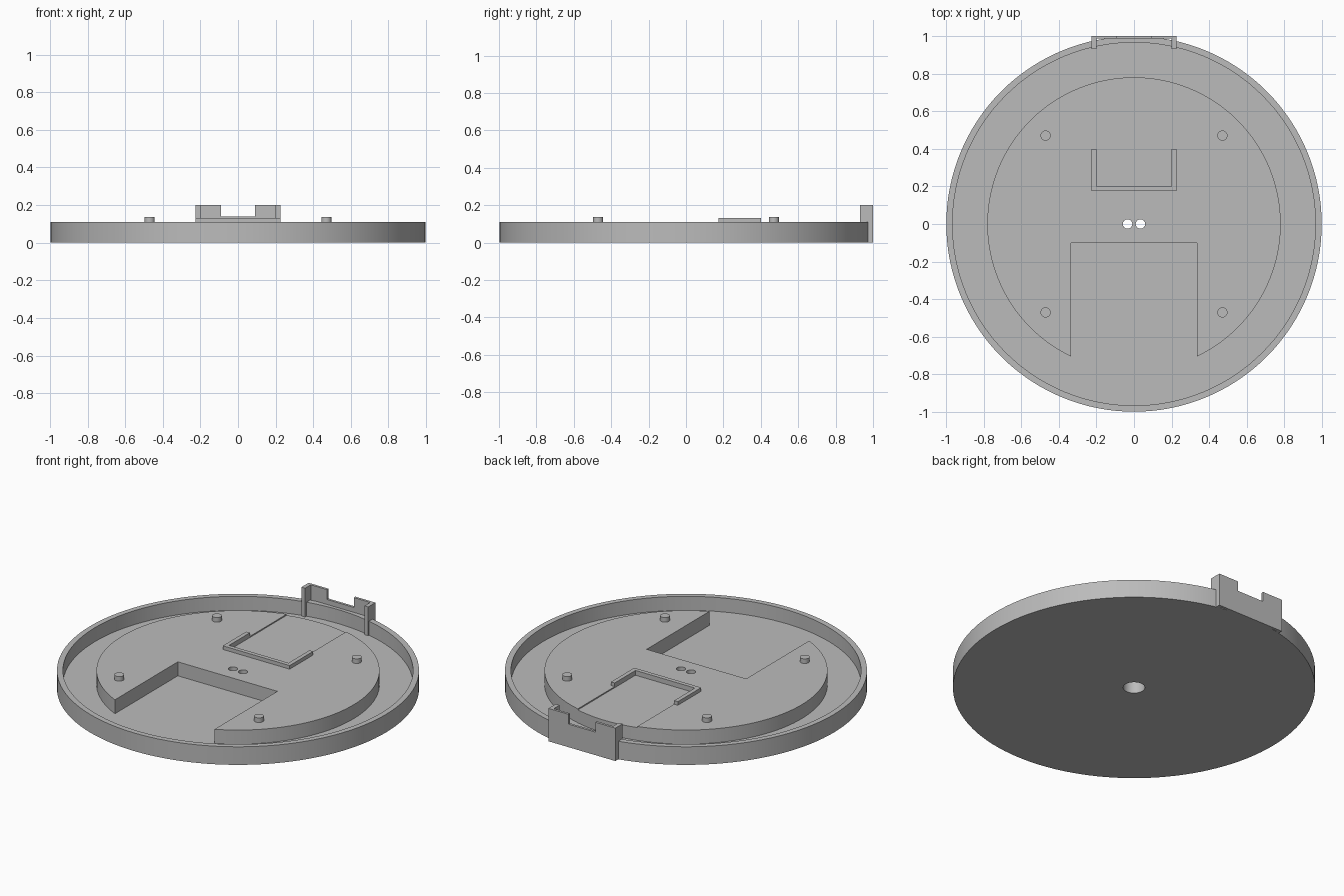
import bpy, bmesh, math

if "Cube" in bpy.data.objects:
    bpy.data.objects.remove(bpy.data.objects["Cube"])

SEG = 128
R, R_IN, R_DECK = 0.998, 0.965, 0.78      # outer wall, inner wall, raised deck
FLOOR, TOP = 0.025, 0.11

grey = bpy.data.materials.new("light grey")
grey.diffuse_color = (0.5, 0.5, 0.5, 1)
grey.use_nodes = True
grey.node_tree.nodes["Principled BSDF"].inputs["Base Color"].default_value = grey.diffuse_color


def prism(name, pts, z0, z1):
    """Extrude a counter-clockwise xy outline from z0 to z1."""
    bm = bmesh.new()
    face = bm.faces.new([bm.verts.new((x, y, z0)) for x, y in pts])
    ext = bmesh.ops.extrude_face_region(bm, geom=[face])["geom"]
    for v in ext:
        if isinstance(v, bmesh.types.BMVert):
            v.co.z = z1
    bmesh.ops.recalc_face_normals(bm, faces=bm.faces)
    me = bpy.data.meshes.new(name)
    bm.to_mesh(me)
    bm.free()
    me.materials.append(grey)
    ob = bpy.data.objects.new(name, me)
    bpy.context.collection.objects.link(ob)
    return ob


def arc(r, a0=0.0, a1=2 * math.pi, n=SEG, cx=0.0, cy=0.0, closed=True):
    count = n if closed else n + 1
    return [(cx + r * math.cos(a0 + (a1 - a0) * i / n),
             cy + r * math.sin(a0 + (a1 - a0) * i / n)) for i in range(count)]


def box(name, x0, x1, y0, y1, z0, z1):
    return prism(name, [(x0, y0), (x1, y0), (x1, y1), (x0, y1)], z0, z1)


def combine(ob, tools):
    """Apply boolean operations in order and remove the tool objects."""
    for tool, op in tools:
        m = ob.modifiers.new(op, 'BOOLEAN')
        m.operation, m.object, m.solver = op, tool, 'EXACT'
    dg = bpy.context.evaluated_depsgraph_get()
    me = bpy.data.meshes.new_from_object(ob.evaluated_get(dg))
    ob.modifiers.clear()
    ob.data = me
    for tool, _ in tools:
        bpy.data.objects.remove(tool)


def smooth(ob):
    bpy.ops.object.select_all(action='DESELECT')
    ob.select_set(True)
    bpy.context.view_layer.objects.active = ob
    bpy.ops.object.shade_smooth_by_angle(angle=math.radians(30))


# Round tray with a rim, a raised deck with a front notch, and cable holes
tray = prism("round_tray", arc(R), 0, TOP)
a = math.acos(0.335 / R_DECK)
deck_outline = arc(R_DECK, -a, math.pi + a, closed=False) + [(-0.335, -0.1), (0.335, -0.1)]
tools = [
    (prism("well", arc(R_IN), FLOOR, 0.3), 'DIFFERENCE'),
    (prism("deck", deck_outline, 0.015, TOP), 'UNION'),
    (box("slot", -0.2, 0.2, 0.2, 0.85, TOP - 0.007, 0.3), 'DIFFERENCE'),
    (prism("bore", arc(0.06, n=48), -0.1, 0.085), 'DIFFERENCE'),
]
for s in (-1, 1):
    tools.append((prism("cable_hole", arc(0.025, n=32, cx=s * 0.034), 0.05, 0.3), 'DIFFERENCE'))
combine(tray, tools)
smooth(tray)

# Four locating pegs on the deck
for sx in (-1, 1):
    for sy in (-1, 1):
        smooth(prism("peg", arc(0.027, n=32, cx=sx * 0.47, cy=sy * 0.47), TOP - 0.002, 0.138))

# U-shaped holder wall around the slot
prism("holder_wall", [(-0.225, 0.175), (0.225, 0.175), (0.225, 0.4), (0.2, 0.4),
                      (0.2, 0.2), (-0.2, 0.2), (-0.2, 0.4), (-0.225, 0.4)], TOP - 0.007, 0.132)

# Connector bracket on the back rim, notched in the middle
bracket = prism("rim_bracket", [(-0.225, 0.93), (-0.2, 0.93), (-0.2, 0.985), (0.2, 0.985),
                                (0.2, 0.93), (0.225, 0.93), (0.225, 1.0), (-0.225, 1.0)], 0, 0.2)
combine(bracket, [(box("notch", -0.09, 0.09, 0.9, 1.1, 0.14, 0.3), 'DIFFERENCE')])
